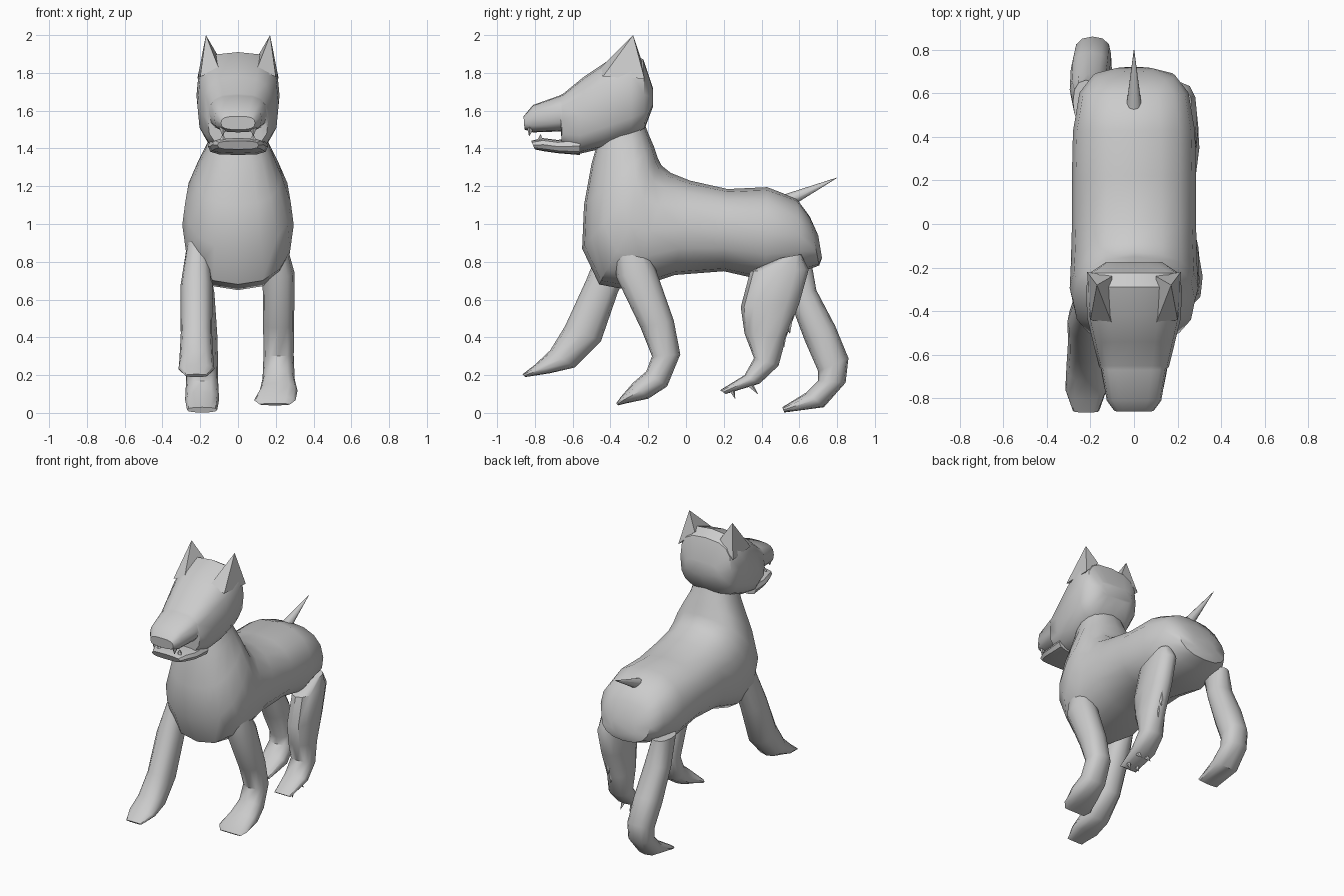
import bpy, bmesh, math
from mathutils import Vector


def finish(name, bm, angle=40):
    bmesh.ops.recalc_face_normals(bm, faces=bm.faces)
    me = bpy.data.meshes.new(name)
    bm.to_mesh(me)
    bm.free()
    ob = bpy.data.objects.new(name, me)
    bpy.context.collection.objects.link(ob)
    bpy.ops.object.select_all(action='DESELECT')
    ob.select_set(True)
    bpy.context.view_layer.objects.active = ob
    bpy.ops.object.shade_smooth_by_angle(angle=math.radians(angle))
    return ob


def loft(name, rings, cx=0.0, sides=12, power=0.85):
    """Each ring spans two side-view points: (ya, za, yb, zb, half width, optional x shift)."""
    bm = bmesh.new()
    loops = []
    for ya, za, yb, zb, w, *shift in rings:
        x0 = cx + sum(shift)
        loop = []
        for i in range(sides):
            t = 2 * math.pi * i / sides
            c, s = (math.copysign(abs(v) ** power, v) for v in (math.cos(t), math.sin(t)))
            loop.append(bm.verts.new((x0 + w * c,
                                      (ya + yb) / 2 + (ya - yb) / 2 * s,
                                      (za + zb) / 2 + (za - zb) / 2 * s)))
        loops.append(loop)
    for p, q in zip(loops, loops[1:]):
        for i in range(sides):
            j = (i + 1) % sides
            bm.faces.new((p[i], p[j], q[j], q[i]))
    bm.faces.new(loops[0])
    bm.faces.new(loops[-1])
    return finish(name, bm)


def spike(name, base, tip, r, sides=8):
    base, tip = Vector(base), Vector(tip)
    d = tip - base
    bm = bmesh.new()
    bmesh.ops.create_cone(bm, cap_ends=True, segments=sides, radius1=r, radius2=0.001, depth=d.length)
    m = d.to_track_quat('Z', 'Y').to_matrix().to_4x4()
    m.translation = (base + tip) / 2
    bm.transform(m)
    return finish(name, bm, 60)


# Torso sweeping up into the neck
loft("body", [
    (0.70, 0.94, 0.72, 0.82, 0.09), (0.655, 1.04, 0.705, 0.78, 0.19),
    (0.585, 1.135, 0.62, 0.75, 0.25),
    (0.43, 1.195, 0.42, 0.70, 0.28), (0.22, 1.185, 0.20, 0.75, 0.285),
    (0.02, 1.23, -0.06, 0.73, 0.285), (-0.08, 1.27, -0.30, 0.65, 0.29),
    (-0.13, 1.31, -0.46, 0.68, 0.295), (-0.15, 1.35, -0.55, 0.87, 0.28),
    (-0.17, 1.41, -0.54, 1.10, 0.23), (-0.20, 1.48, -0.50, 1.32, 0.17),
    (-0.23, 1.56, -0.46, 1.46, 0.14)], sides=16)

# Skull and upper muzzle
loft("head", [
    (-0.175, 1.72, -0.175, 1.62, 0.13), (-0.225, 1.87, -0.22, 1.50, 0.20),
    (-0.29, 1.91, -0.29, 1.45, 0.22), (-0.42, 1.86, -0.44, 1.40, 0.215),
    (-0.54, 1.78, -0.57, 1.37, 0.185), (-0.65, 1.69, -0.66, 1.41, 0.16),
    (-0.67, 1.68, -0.66, 1.49, 0.15),
    (-0.81, 1.63, -0.81, 1.485, 0.125), (-0.86, 1.57, -0.855, 1.50, 0.09)],
    sides=16, power=0.68)

# Lower jaw
loft("jaw", [
    (-0.56, 1.46, -0.56, 1.365, 0.16), (-0.68, 1.445, -0.68, 1.375, 0.15),
    (-0.76, 1.455, -0.75, 1.385, 0.135), (-0.82, 1.44, -0.80, 1.395, 0.11)], power=0.65)

# Ears and teeth, mirrored
for side, sx in (("left", -1), ("right", 1)):
    bm = bmesh.new()
    for x, y, z in ((0.17, -0.28, 2.0), (0.20, -0.44, 1.78), (0.215, -0.22, 1.77),
                    (0.10, -0.24, 1.88), (0.10, -0.46, 1.82)):
        bm.verts.new((sx * x, y, z))
    bmesh.ops.convex_hull(bm, input=bm.verts)
    finish(side + "_ear", bm)
    spike(side + "_lower_fang", (sx * 0.08, -0.77, 1.43), (sx * 0.08, -0.77, 1.475), 0.025, 5)
    spike(side + "_upper_fang", (sx * 0.08, -0.82, 1.52), (sx * 0.08, -0.83, 1.465), 0.025, 5)

# Tail
spike("tail", (0.0, 0.53, 1.12), (0.0, 0.80, 1.245), 0.038, 10)

# Four legs in a walking stride, tops sunk into the torso
loft("front_right_leg", [
    (-0.38, 0.90, -0.22, 0.90, 0.06, -0.02), (-0.37, 0.72, -0.16, 0.76, 0.085, 0),
    (-0.24, 0.45, -0.065, 0.49, 0.082), (-0.18, 0.30, -0.03, 0.31, 0.08),
    (-0.21, 0.22, -0.10, 0.14, 0.085), (-0.28, 0.16, -0.20, 0.075, 0.10),
    (-0.345, 0.085, -0.32, 0.05, 0.11, -0.02), (-0.37, 0.05, -0.36, 0.04, 0.08, -0.02)], 0.215)
loft("front_left_leg", [
    (-0.44, 0.92, -0.26, 0.86, 0.06, 0.01), (-0.53, 0.70, -0.36, 0.64, 0.085),
    (-0.64, 0.46, -0.45, 0.38, 0.083), (-0.72, 0.33, -0.59, 0.24, 0.09),
    (-0.80, 0.255, -0.72, 0.21, 0.095), (-0.865, 0.205, -0.85, 0.19, 0.06)], -0.22)
loft("hind_right_leg", [
    (0.50, 0.82, 0.61, 0.84, 0.05), (0.34, 0.75, 0.65, 0.76, 0.075),
    (0.29, 0.56, 0.60, 0.58, 0.08), (0.31, 0.42, 0.53, 0.40, 0.08),
    (0.36, 0.29, 0.49, 0.25, 0.08), (0.31, 0.20, 0.39, 0.155, 0.085),
    (0.18, 0.12, 0.21, 0.10, 0.065)], 0.215)
loft("hind_left_leg", [
    (0.46, 0.82, 0.66, 0.82, 0.06, -0.03), (0.54, 0.62, 0.69, 0.65, 0.085, -0.02),
    (0.63, 0.38, 0.79, 0.46, 0.09, -0.01), (0.70, 0.22, 0.86, 0.29, 0.085),
    (0.70, 0.17, 0.845, 0.16, 0.085), (0.64, 0.11, 0.73, 0.03, 0.09),
    (0.51, 0.03, 0.52, 0.002, 0.08)], -0.19)

# Ragged fur on the hind leg and small claws
for y, z in ((0.53, 0.54), (0.50, 0.47)):
    spike("fur_tuft", (0.22, y, z), (0.23, y + 0.02, z - 0.12), 0.05, 5)
for x in (0.18, 0.25):
    spike("hind_claw", (x, 0.24, 0.13), (x, 0.26, 0.075), 0.02, 5)
    spike("rear_claw", (x, 0.33, 0.16), (x, 0.38, 0.10), 0.02, 5)
